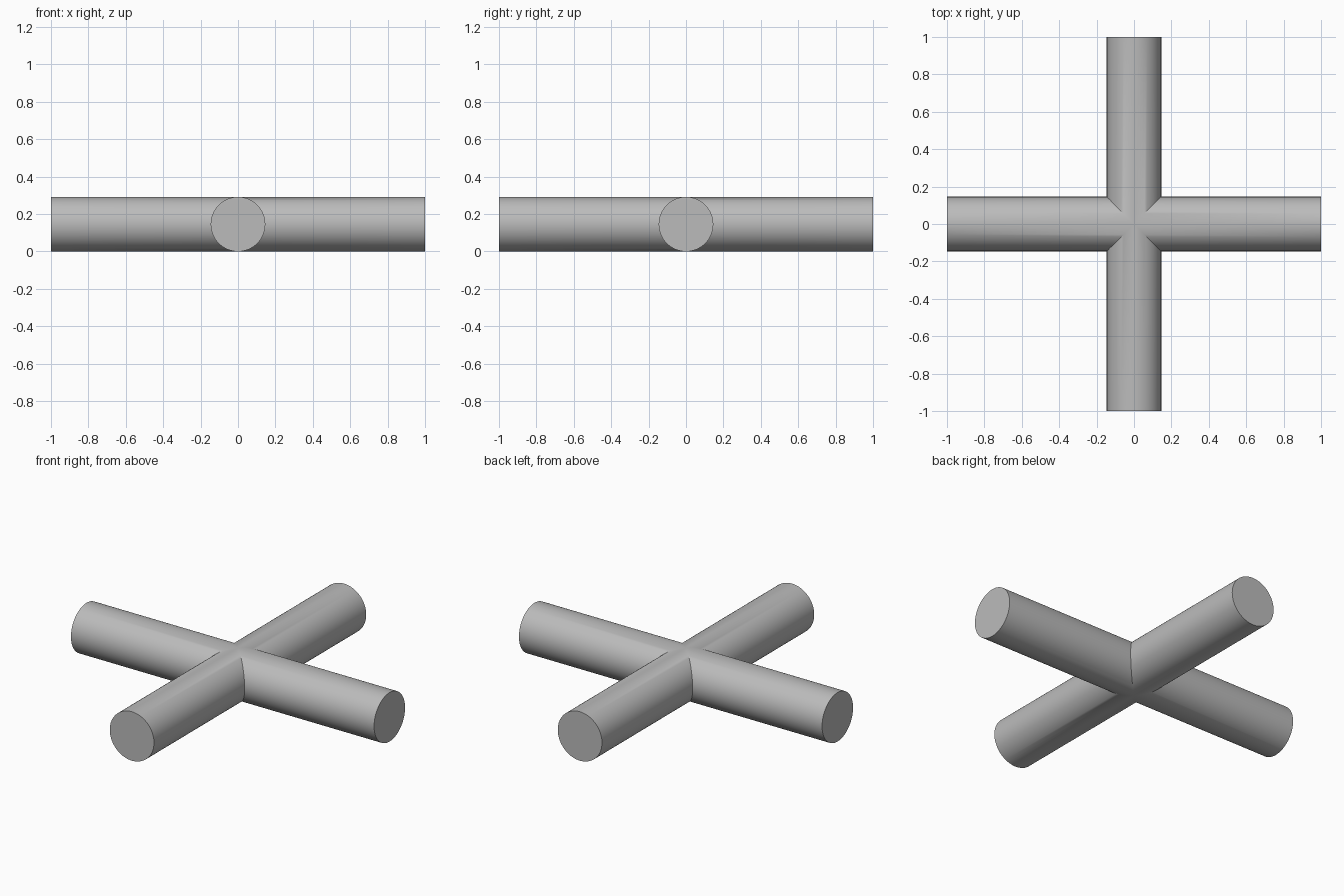
import bpy
import bmesh
from math import cos, sin, pi, radians
from mathutils import Matrix

RADIUS = 0.146
REACH = 1.0
SIDES = 64

cube = bpy.data.objects.get("Cube")
if cube:
    bpy.data.objects.remove(cube, do_unlink=True)

# Single plain grey
grey = bpy.data.materials.new("grey")
grey.use_nodes = True
colour = (0.5, 0.5, 0.5, 1)
grey.diffuse_color = colour
grey.node_tree.nodes["Principled BSDF"].inputs["Base Color"].default_value = colour


def add_arm(bm, turn):
    """A round bar from its mitre with the neighbouring arms out to a flat cap."""
    rotation = Matrix.Rotation(turn, 3, "Z")
    inner, outer = [], []
    for i in range(SIDES):
        a = 2 * pi * i / SIDES
        y, z = RADIUS * cos(a), RADIUS * (1 + sin(a))
        inner.append(bm.verts.new(rotation @ Matrix.Identity(3) @ vector(abs(y), y, z)))
        outer.append(bm.verts.new(rotation @ vector(REACH, y, z)))
    for i in range(SIDES):
        j = (i + 1) % SIDES
        bm.faces.new((inner[i], outer[i], outer[j], inner[j]))
    bm.faces.new(outer)


def vector(x, y, z):
    return Matrix.Translation((x, y, z)).to_translation()


# Four arms welded along their mitres into one cross
bm = bmesh.new()
for quarter in range(4):
    add_arm(bm, quarter * pi / 2)
bmesh.ops.remove_doubles(bm, verts=bm.verts, dist=0.0005)
bmesh.ops.recalc_face_normals(bm, faces=bm.faces)
mesh = bpy.data.meshes.new("crossed_bars")
bm.to_mesh(mesh)
bm.free()
mesh.materials.append(grey)

cross = bpy.data.objects.new("crossed_bars", mesh)
bpy.context.collection.objects.link(cross)
bpy.ops.object.select_all(action="DESELECT")
cross.select_set(True)
bpy.context.view_layer.objects.active = cross
bpy.ops.object.shade_smooth_by_angle(angle=radians(30))
